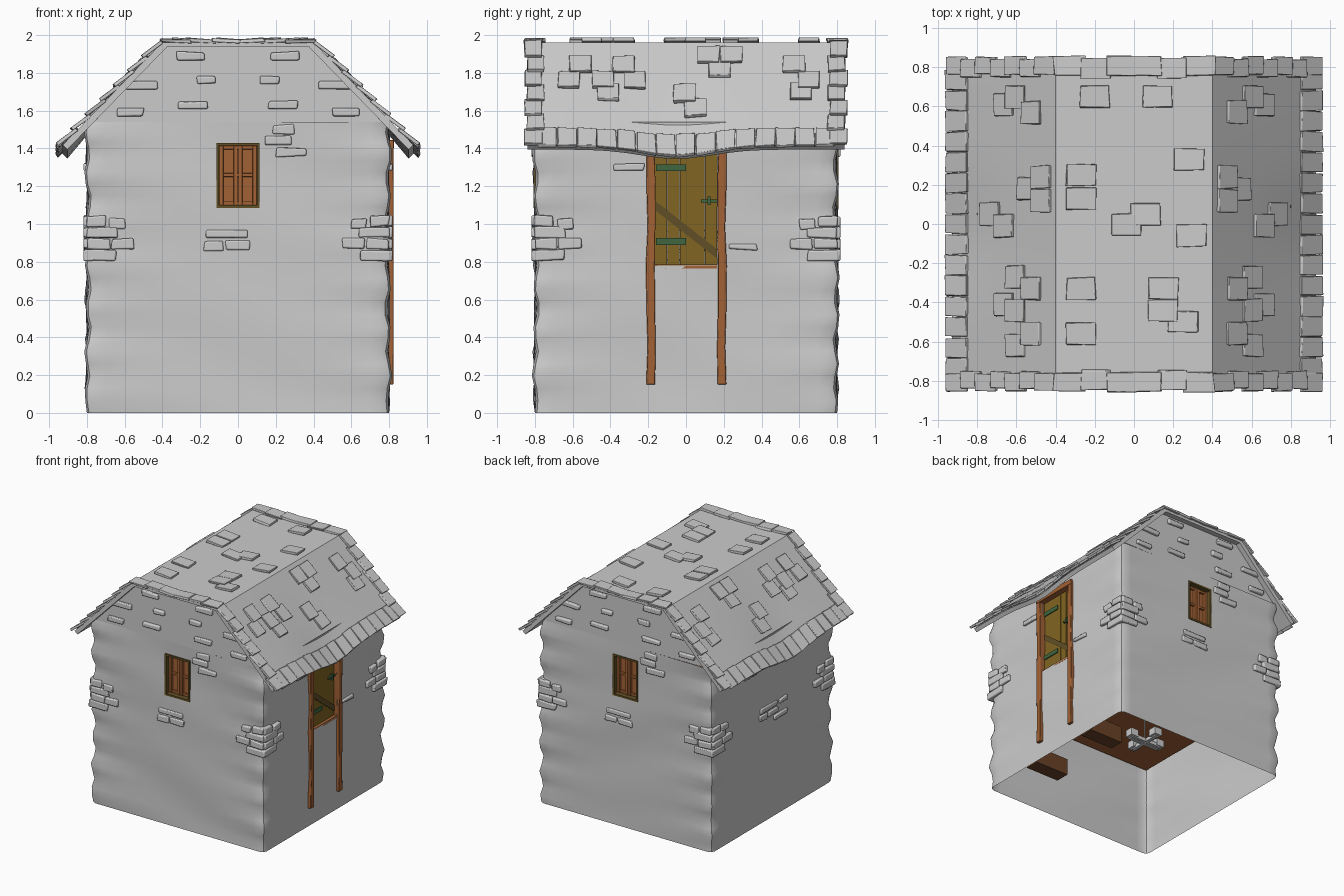
import bpy, bmesh, random
from math import pi, sin, cos, exp, copysign
from mathutils import Matrix, Vector

if "Cube" in bpy.data.objects:
    bpy.data.objects.remove(bpy.data.objects["Cube"])
random.seed(4)

def material(name, rgb):
    m = bpy.data.materials.new(name)
    m.diffuse_color = (*rgb, 1)
    m.use_nodes = True
    m.node_tree.nodes["Principled BSDF"].inputs["Base Color"].default_value = m.diffuse_color
    return m

WOOD = material("orange_wood", (0.36, 0.12, 0.035))
FRAME = material("dark_wood", (0.12, 0.08, 0.02))
PLANK = material("door_plank", (0.22, 0.13, 0.015))
IRON = material("green_iron", (0.05, 0.13, 0.05))
BROWN = material("brown_wood", (0.14, 0.055, 0.02))

def finish(name, bm, mat=None, bevel=0, recalc=True):
    if recalc:
        bmesh.ops.recalc_face_normals(bm, faces=bm.faces)
    me = bpy.data.meshes.new(name)
    bm.to_mesh(me)
    bm.free()
    ob = bpy.data.objects.new(name, me)
    bpy.context.collection.objects.link(ob)
    if mat:
        me.materials.append(mat)
    if bevel:
        b = ob.modifiers.new("soft_edges", "BEVEL")
        b.width, b.segments = bevel, 2
    return ob

def hexa(bm, pts):
    """Six-sided block from 4 lower and 4 upper corners."""
    v = [bm.verts.new(p) for p in pts]
    for f in ((0, 1, 2, 3), (4, 5, 6, 7), (0, 1, 5, 4), (1, 2, 6, 5), (2, 3, 7, 6), (3, 0, 4, 7)):
        bm.faces.new([v[i] for i in f])

def block(bm, u0, u1, d0, d1, z0, z1, side=0, jitter=0.0):
    """Block on a wall: u along it, d out from the centre. Sides: 0 front, 1 right, 2 back, 3 left."""
    rot = Matrix.Rotation(side * pi / 2, 4, "Z")
    j = lambda: random.uniform(-jitter, jitter)
    hexa(bm, [rot @ Vector((u + j(), -d, z + j()))
              for d in (d0, d1) for u, z in ((u0, z0), (u1, z0), (u1, z1), (u0, z1))])

def part(name, blocks, mat=None, side=0, bevel=0):
    bm = bmesh.new()
    for b in blocks:
        block(bm, *b, side=side)
    return finish(name, bm, mat, bevel)

# uneven plastered wall shell with window and door openings
half = [0.11, 0.165, 0.3, 0.45, 0.6, 0.7, 0.76]
us = [-u for u in reversed(half)] + [0] + half
keys, steps = [0, 0.78, 1.09, 1.40, 1.43, 1.54], [12, 5, 5, 1, 2]
zs = [keys[i] + (keys[i + 1] - keys[i]) * k / n for i, n in enumerate(steps) for k in range(n)] + [1.54]

def wobble(x, y, z):
    corner = (abs(x * y) / 0.64) ** 4
    w = 0.008 * sin(8 * z + 4 * x) * cos(5 * y + 3 * z) + 0.016 * corner * sin(27 * z + 2 * x - y)
    w *= min(1, z * 12)
    return Vector((x * (1 + w), y * (1 + w), z))

ring = []
for side in range(4):
    rot = Matrix.Rotation(side * pi / 2, 4, "Z")
    for u in us + [0.789]:
        p = rot @ Vector((u, -0.789 if u == 0.789 else -0.8, 0))
        ring.append((p.x, p.y, side, u))
bm = bmesh.new()
rows = [[bm.verts.new(wobble(x, y, z)) for x, y, _, _ in ring] for z in zs]
n = len(ring)
for i in range(len(zs) - 1):
    zm = (zs[i] + zs[i + 1]) / 2
    for k in range(n):
        side, um = ring[k][2], (ring[k][3] + ring[(k + 1) % n][3]) / 2
        flat = ring[k][3] < 0.7
        window = side in (0, 2) and abs(um) < 0.11 and 1.09 < zm < 1.43
        door = side == 1 and abs(um) < 0.165 and 0.78 < zm < 1.40
        if flat and (window or door):
            continue
        m = (k + 1) % n
        bm.faces.new((rows[i][k], rows[i][m], rows[i + 1][m], rows[i + 1][k]))
finish("walls", bm)

# gable walls under the roof
for name, s in (("front_gable", -1), ("back_gable", 1)):
    bm = bmesh.new()
    prof = [(-0.79, 1.535), (0.79, 1.535), (0.385, 1.94), (-0.385, 1.94)]
    hexa(bm, [(x, s * d, z) for d in (0.76, 0.795) for x, z in prof])
    finish(name, bm)

# protruding bricks: (u, z, width, height)
gable = [(s * u, z, w, 0.04) for s in (-1, 1) for u, z, w in
         ((0.25, 1.89, 0.15), (0.17, 1.765, 0.10), (0.24, 1.63, 0.16), (0.51, 1.735, 0.17), (0.57, 1.59, 0.14))]
corner = [(s * u, z, w, 0.055) for s in (-1, 1) for u, z, w in
          ((0.73, 0.835, 0.17), (0.74, 0.895, 0.12), (0.61, 0.895, 0.12),
           (0.72, 0.955, 0.16), (0.75, 1.015, 0.10), (0.64, 1.0, 0.08))]
middle = [(-0.06, 0.945, 0.22, 0.04), (-0.13, 0.885, 0.10, 0.05), (0.0, 0.885, 0.13, 0.05)]
upper = [(0.24, 1.50, 0.11, 0.05), (0.21, 1.44, 0.14, 0.05), (0.28, 1.38, 0.16, 0.045)]
doorside = [(-0.30, 1.30, 0.16, 0.035), (0.30, 0.88, 0.15, 0.03)]
leftside = middle + [(0.13, 0.94, 0.1, 0.04), (0.1, 0.83, 0.17, 0.04), (-0.3, 1.3, 0.16, 0.035)]
for side, (name, bricks) in enumerate((("front_bricks", gable + corner + middle + upper),
                                       ("right_bricks", corner + doorside),
                                       ("back_bricks", gable + corner + middle + upper),
                                       ("left_bricks", corner + leftside))):
    bm = bmesh.new()
    for u, z, w, h in bricks:
        block(bm, u - w / 2, u + w / 2, 0.76, 0.818, z - h / 2, z + h / 2, side, 0.006)
    finish(name, bm, bevel=0.008)

# windows, front and back
for name, side in (("front_window", 0), ("back_window", 2)):
    part(name + "_frame", [(-0.115, -0.10, 0.72, 0.808, 1.085, 1.43), (0.10, 0.115, 0.72, 0.808, 1.085, 1.43),
                           (-0.10, 0.10, 0.72, 0.808, 1.085, 1.10), (-0.10, 0.10, 0.72, 0.808, 1.415, 1.43)], FRAME, side)
    part(name + "_panes", [(-0.10, 0.10, 0.73, 0.745, 1.10, 1.415)], WOOD, side)
    bars = [(u, u + 0.022, 0.745, 0.772, 1.10, 1.415) for u in (-0.10, -0.024, 0.002, 0.078)]
    bars += [(-0.10, 0.10, 0.745, 0.765, z, z + 0.02) for z in (1.10, 1.25, 1.395)]
    part(name + "_bars", bars, WOOD, side, 0.003)

# door with long wobbly posts
part("door", [(u, u + 0.064, 0.755, 0.775, 0.78, 1.41) for u in (-0.165, -0.099, -0.033, 0.033, 0.1)], PLANK, 1)
part("door_hinges", [(-0.16, 0.0, 0.775, 0.783, z, z + 0.035) for z in (0.89, 1.28)], IRON, 1)
part("door_handle", [(0.08, 0.165, 0.775, 0.79, 1.115, 1.13), (0.115, 0.13, 0.775, 0.80, 1.10, 1.145)], IRON, 1)
bm = bmesh.new()
hexa(bm, [(x, y, z) for x in (0.77, 0.782) for y, z in ((-0.16, 1.07), (0.16, 0.82), (0.16, 0.87), (-0.16, 1.12))])
finish("door_brace", bm, FRAME)
for name, c in (("left_door_post", -0.186), ("right_door_post", 0.19)):
    bm = bmesh.new()
    heights = [0.15, 0.35, 0.55, 0.78, 0.98, 1.2, 1.43]
    loops = []
    for z in heights:
        o, w = 0.004 * sin(9 * z + c * 9), 0.022 + 0.002 * sin(17 * z)
        loops.append([bm.verts.new((x, c + o + y, z)) for x, y in ((0.74, -w), (0.822, -w), (0.822, w), (0.74, w))])
    for a, b in zip(loops, loops[1:]):
        for k in range(4):
            bm.faces.new((a[k], a[(k + 1) % 4], b[(k + 1) % 4], b[k]))
    bm.faces.new(loops[0])
    bm.faces.new(loops[-1])
    finish(name, bm, WOOD, 0.004)
part("door_lintel", [(-0.21, 0.21, 0.74, 0.825, 1.40, 1.445)], WOOD, 1, 0.004)
part("door_sill", [(-0.165, 0.165, 0.74, 0.80, 0.765, 0.785)], WOOD, 1)

# roof surface: s runs down from the centre line, h is height above the boards
FLAT, SLOPE = 0.4, 0.76
def roof(s, y, h):
    a = abs(s)
    if a <= FLAT:
        k = max(0, (a - 0.34) / 0.06) * 0.4
        return Vector((copysign(a + h * k, s), y, 1.962 + h))
    t = a - FLAT
    sag = -0.05 * (t / SLOPE) ** 2 * exp(-(y + 0.05) ** 2 / 0.07)
    return Vector((copysign(FLAT + 0.695 * t + 0.70 * h, s), y, 1.962 - 0.715 * t + 0.70 * h + sag))

svals = [-1.16, -0.97, -0.78, -0.59, -0.401, 0.401, 0.59, 0.78, 0.97, 1.16]
yvals = [-0.84 + 1.68 * i / 16 for i in range(17)]
bm = bmesh.new()
grids = [[[bm.verts.new(roof(s, y, h)) for y in yvals] for s in svals] for h in (0, -0.035)]
for g in grids:
    for i in range(len(svals) - 1):
        for j in range(16):
            bm.faces.new((g[i][j], g[i + 1][j], g[i + 1][j + 1], g[i][j + 1]))
top, low = grids
for j in range(16):
    for i in (0, -1):
        bm.faces.new((top[i][j], top[i][j + 1], low[i][j + 1], low[i][j]))
for i in range(len(svals) - 1):
    for j in (0, -1):
        bm.faces.new((top[i][j], top[i + 1][j], low[i + 1][j], low[i][j]))
finish("roof_boards", bm)

def tile(bm, s, y, ls, ly, lift=0.012):
    r = lambda: random.uniform(-0.005, 0.005)
    sg = 1 if s >= 0 else -1
    a, b = s - sg * ls / 2, s + sg * ls / 2
    up = ((a, -1, 0), (b, -1, lift), (b, 1, lift), (a, 1, 0))
    hexa(bm, [roof(q + r(), y + e * ly / 2 + r(), h + t)
              for t in (-0.006, 0.014) for q, e, h in up])

# scattered shingles, placed by plan position
flat_tiles = [(-0.2, 0.65), (0.12, 0.65), (0.28, 0.33), (-0.27, 0.25), (-0.27, 0.13), (0.06, 0.05), (-0.04, 0),
              (0.29, -0.06), (-0.27, -0.33), (0.15, -0.33), (0.15, -0.44), (0.25, -0.5), (-0.27, -0.56)]
slope_tiles = [(0.60, 0.65), (0.52, 0.57), (0.66, 0.61), (0.47, 0.24), (0.47, 0.12), (0.54, 0.18), (0.73, 0.05),
               (0.66, -0.01), (0.60, -0.27), (0.52, -0.33), (0.66, -0.41), (0.60, -0.44), (0.52, -0.56), (0.60, -0.62)]
bm = bmesh.new()
for x, y in flat_tiles:
    tile(bm, x, y, 0.15, 0.11)
for sg in (-1, 1):
    for x, y in slope_tiles:
        tile(bm, sg * (0.4 + (x - 0.4) * 1.43), y, 0.125, 0.115)
finish("roof_shingles", bm, bevel=0.003)

# shingles along the gable edges and the eaves
bm = bmesh.new()
for sg in (-1, 1):
    for e in (-1, 1):
        for i in range(3):
            tile(bm, sg * (0.065 + 0.13 * i), e * (0.808 - 0.012 * (i % 2)), 0.15, 0.10, 0.008)
        for i in range(7):
            tile(bm, sg * (0.465 + 0.108 * i), e * (0.808 - 0.012 * (i % 2)), 0.125, 0.09, 0.02)
    for i in range(15):
        tile(bm, sg * 1.115, -0.735 + 0.105 * i, 0.14, 0.1, 0.014)
finish("edge_shingles", bm, bevel=0.003)

# upper floor and timbers seen through the open base
part("upper_floor", [(-0.775, 0.775, -0.775, 0.775, 0.74, 0.775)], WOOD)
part("ground_timbers", [(-0.36, -0.24, 0.48, 0.79, 0.0, 0.14), (0.3, 0.42, 0.48, 0.79, 0.0, 0.14)], BROWN, 1)

# hanging cross-shaped lamp below the floor
lamp = [(-0.2, 0.08, -0.09, -0.065, 0.35, 0.38), (-0.2, 0.08, -0.055, -0.03, 0.35, 0.38),
        (-0.075, -0.045, -0.2, 0.08, 0.35, 0.38), (-0.065, -0.055, -0.065, -0.055, 0.38, 0.74)]
lamp += [(u - 0.035, u + 0.035, d - 0.035, d + 0.035, 0.36, 0.42)
         for u, d in ((-0.19, -0.06), (0.07, -0.06), (-0.06, -0.19), (-0.06, 0.07))]
part("lamp", lamp)

bpy.ops.object.select_all(action="SELECT")
bpy.context.view_layer.objects.active = bpy.data.objects["walls"]
bpy.ops.object.shade_smooth_by_angle(angle=0.6)
